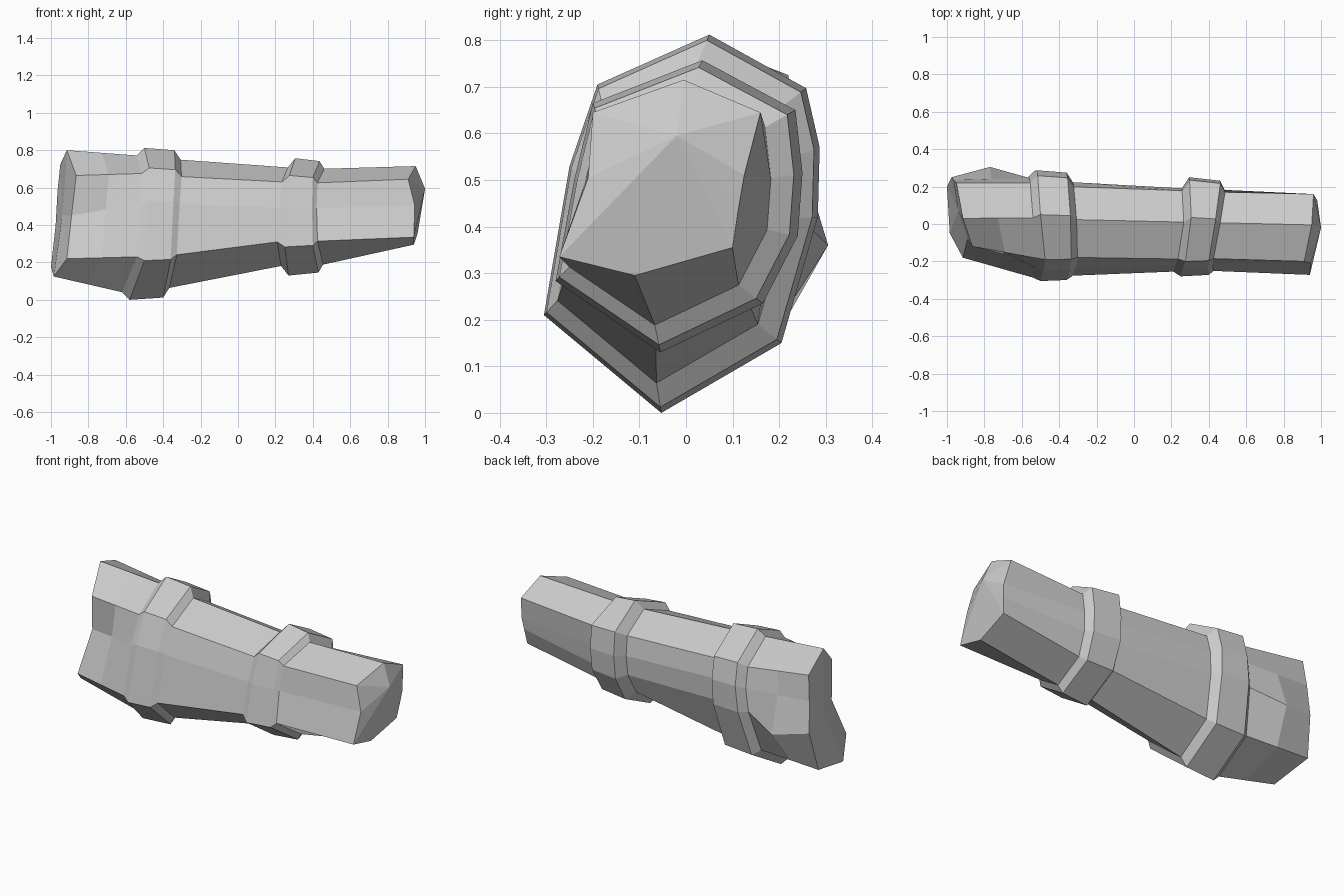
import bpy, bmesh
from mathutils import Vector

if "Cube" in bpy.data.objects:
    bpy.data.objects.remove(bpy.data.objects["Cube"])

gray = bpy.data.materials.new("plain_gray")
gray.diffuse_color = (0.6, 0.6, 0.6, 1)
gray.use_nodes = True
gray.node_tree.nodes["Principled BSDF"].inputs["Base Color"].default_value = gray.diffuse_color

# Ring order: top, front upper, front mid, front lower, bottom,
# back lower, back mid, back high, back upper.


def loft(name, rings, start_tip=None, end_tip=None):
    """Skin consecutive rings, optionally closing an end with a fan to a tip."""
    bm = bmesh.new()
    rows = [[bm.verts.new(p) for p in ring] for ring in rings]
    n = len(rows[0])
    for a, b in zip(rows, rows[1:]):
        for i in range(n):
            j = (i + 1) % n
            bm.faces.new((a[i], a[j], b[j], b[i]))
    for row, tip in ((rows[0], start_tip), (rows[-1], end_tip)):
        if tip:
            t = bm.verts.new(tip)
            for i in range(n):
                bm.faces.new((row[i], row[(i + 1) % n], t))
    bmesh.ops.recalc_face_normals(bm, faces=bm.faces)
    # orient outwards even when the part is an open tube
    mid = sum((v.co for v in bm.verts), Vector()) / len(bm.verts)
    if sum(f.normal.dot(f.calc_center_median() - mid) for f in bm.faces) < 0:
        bmesh.ops.reverse_faces(bm, faces=bm.faces)
    me = bpy.data.meshes.new(name)
    bm.to_mesh(me)
    bm.free()
    me.materials.append(gray)
    bpy.context.collection.objects.link(bpy.data.objects.new(name, me))


def shift(ring, dx, scale, cy, cz):
    """Copy a ring along x and scale it about (cy, cz)."""
    return [(x + d, cy + (y - cy) * scale, cz + (z - cz) * scale)
            for (x, y, z), d in zip(ring, dx if isinstance(dx, list) else [dx] * 9)]


def cuff(left, widths, right_scale, bevels, cy, cz):
    """Raised band: bevel, left edge, right edge, bevel."""
    right = shift(left, widths, right_scale, cy, cz)
    (dl, sl), (dr, sr) = bevels
    return [shift(left, dl, sl, cy, cz), left, right, shift(right, dr, sr, cy, cz)]


# Large cuff
large = cuff([(-.50, .05, .812), (-.475, -.19, .705), (-.485, -.25, .53),
              (-.50, -.305, .21), (-.58, -.053, 0), (-.57, .205, .15),
              (-.535, .283, .42), (-.52, .287, .57), (-.515, .258, .697)],
             [.16, .14, .14, .14, .18, .18, .17, .16, .16], .97,
             ((-.04, .9), (.033, .87)), -.12, .41)
loft("large_cuff", large)

# Small cuff
small = cuff([(.306, .035, .757), (.275, -.20, .665), (.26, -.24, .5),
              (.25, -.28, .283), (.27, -.055, .13), (.28, .165, .235),
              (.29, .24, .38), (.295, .25, .515), (.297, .235, .65)],
             [.13, .125, .135, .15, .16, .16, .165, .165, .165], .95,
             ((-.04, .84), (.025, .86)), -.12, .45)
loft("small_cuff", small)

# Middle tube between the cuffs
loft("middle_tube", [large[-1], small[0]])

# Wide end, with a raised point on its back
wide = [(-.915, .03, .80), (-.865, -.12, .665), (-.89, -.08, .45),
        (-.915, -.18, .22), (-.985, -.05, .125), (-1.0, .20, .175),
        (-.975, .25, .40), (-.965, .235, .58), (-.95, .22, .725)]
half = [tuple((Vector(a) + Vector(b)) / 2) for a, b in zip(wide, large[0])]
half[6] = (-.77, .305, .36)
loft("wide_end", [wide, half, large[0]], start_tip=(-.94, .07, .45))

# Narrow end, closed by a faceted point
narrow = [(.95, -.005, .715), (.91, -.20, .645), (.945, -.21, .505),
          (.94, -.272, .335), (.94, -.11, .295), (.96, .10, .355),
          (.972, .113, .44), (.98, .125, .51), (.96, .16, .645)]
loft("narrow_end", [small[-1], narrow], end_tip=(1.0, -.02, .595))
